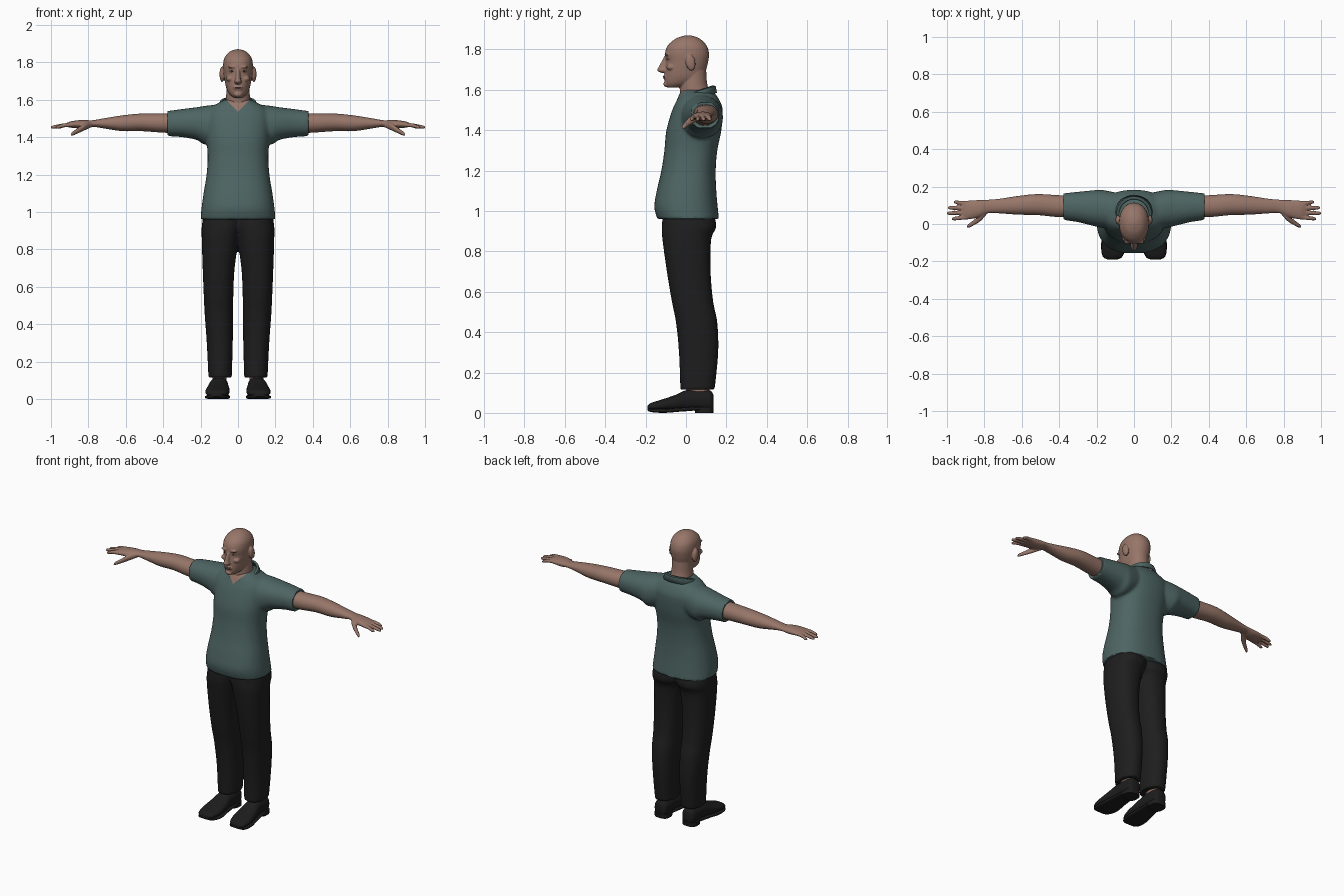
import bpy, bmesh, math
from mathutils import Matrix, Vector

cube = bpy.data.objects.get("Cube")
if cube:
    bpy.data.objects.remove(cube, do_unlink=True)


def material(name, colour):
    mat = bpy.data.materials.new(name)
    mat.use_nodes = True
    mat.diffuse_color = (*colour, 1)
    shader = next(n for n in mat.node_tree.nodes if n.type == 'BSDF_PRINCIPLED')
    shader.inputs["Base Color"].default_value = (*colour, 1)
    shader.inputs["Roughness"].default_value = 0.8
    return mat


skin = material("skin", (0.31, 0.18, 0.14))
teal = material("teal cloth", (0.075, 0.13, 0.125))
black = material("black cloth", (0.013, 0.013, 0.013))
leather = material("black leather", (0.012, 0.012, 0.013))
lip_red = material("lips", (0.22, 0.1, 0.085))
eye_white = material("eye white", (0.4, 0.37, 0.34))
iris_dark = material("iris", (0.03, 0.02, 0.015))


def spline(rows, steps=4):
    """Catmull-Rom interpolation between section rows."""
    vecs = [Vector(r) for r in rows]
    out = []
    for i in range(len(vecs) - 1):
        p1, p2 = vecs[i], vecs[i + 1]
        p0 = vecs[i - 1] if i else p1
        p3 = vecs[i + 2] if i + 2 < len(vecs) else p2
        for k in range(steps):
            t = k / steps
            m1, m2 = (p2 - p0) / 2, (p3 - p1) / 2
            d = p2 - p1
            out.append(p1 + m1 * t + (d * 3 - m1 * 2 - m2) * t**2 + (m1 + m2 - d * 2) * t**3)
    return out + [vecs[-1]]


def loft(bm, axis, rows, power=2.0, side=1, sides=32, curved=True):
    """Superellipse tube; each row is (position, a min, a max, b min, b max)."""
    rings = []
    for p, a0, a1, b0, b1 in (spline(rows) if curved else rows):
        ring = []
        for k in range(sides):
            t = math.tau * k / sides
            c, s = math.cos(t), math.sin(t)
            a = (a0 + a1) / 2 + (a1 - a0) / 2 * math.copysign(abs(c)**(2 / power), c)
            b = (b0 + b1) / 2 + (b1 - b0) / 2 * math.copysign(abs(s)**(2 / power), s)
            x, y, z = {'x': (p, a, b), 'y': (a, p, b), 'z': (a, b, p)}[axis]
            ring.append(bm.verts.new((x * side, y, z)))
        rings.append(ring)
    faces = [bm.faces.new(rings[0]), bm.faces.new(rings[-1][::-1])]
    for r, q in zip(rings, rings[1:]):
        for k in range(sides):
            n = (k + 1) % sides
            faces.append(bm.faces.new((r[k], q[k], q[n], r[n])))
    bmesh.ops.recalc_face_normals(bm, faces=faces)


def blob(bm, centre, radii, tilt=0.0):
    mat = Matrix.Translation(centre) @ Matrix.Rotation(tilt, 4, 'X') @ Matrix.Diagonal((*radii, 1))
    bmesh.ops.create_uvsphere(bm, u_segments=24, v_segments=16, radius=1, matrix=mat)


def finish(bm, name, mat, voxel=None, smoothing=3):
    """Make the object; with a voxel size its parts are fused into one skin."""
    mesh = bpy.data.meshes.new(name)
    bm.to_mesh(mesh)
    bm.free()
    ob = bpy.data.objects.new(name, mesh)
    bpy.context.collection.objects.link(ob)
    if voxel:
        fuse = ob.modifiers.new("fuse", 'REMESH')
        fuse.mode, fuse.voxel_size = 'VOXEL', voxel
        soft = ob.modifiers.new("soften", 'SMOOTH')
        soft.factor, soft.iterations = 0.5, smoothing
        fused = bpy.data.meshes.new_from_object(ob.evaluated_get(bpy.context.evaluated_depsgraph_get()))
        ob.modifiers.clear()
        ob.data = fused
    ob.data.materials.clear()
    ob.data.materials.append(mat)
    bpy.ops.object.select_all(action='DESELECT')
    ob.select_set(True)
    bpy.context.view_layer.objects.active = ob
    bpy.ops.object.shade_smooth_by_angle(angle=math.radians(50))
    return ob


# Shirt: torso and short sleeves, recessed at the cuffs
bm = bmesh.new()
loft(bm, 'z', [(0.96, -.2, .2, -.142, .163), (1.02, -.195, .195, -.157, .157),
               (1.1, -.184, .184, -.145, .15), (1.2, -.168, .168, -.122, .147),
               (1.3, -.162, .162, -.107, .155), (1.4, -.17, .17, -.097, .175),
               (1.5, -.175, .175, -.068, .182), (1.55, -.155, .155, -.045, .165),
               (1.58, -.11, .11, -.032, .145), (1.6, -.07, .07, -.02, .125)], power=2.4, sides=48)
for s in (1, -1):
    loft(bm, 'x', [(.06, -.03, .16, 1.4, 1.58), (.17, -.02, .182, 1.36, 1.568),
                   (.22, -.01, .18, 1.385, 1.56), (.3, .01, .172, 1.4, 1.55),
                   (.37, .02, .165, 1.405, 1.54)], 2.2, s)
    loft(bm, 'x', [(.36, .02, .166, 1.404, 1.542), (.378, .02, .166, 1.404, 1.542),
                   (.378, .033, .153, 1.417, 1.529), (.35, .033, .153, 1.417, 1.529)],
         2.2, s, curved=False)
shirt = finish(bm, "shirt", teal, 0.009, 4)

# V neck opening: cut the chest along two slanted planes and colour the wedge
bm = bmesh.new()
bm.from_mesh(shirt.data)
for s in (1, -1):
    bmesh.ops.bisect_plane(bm, geom=bm.verts[:] + bm.edges[:] + bm.faces[:],
                           plane_co=(0, 0, 1.535), plane_no=(-s, 0, 1))
for f in bm.faces:
    c = f.calc_center_median()
    if c.y < 0.03 and c.z > 1.535 + abs(c.x):
        f.material_index = 1
bm.to_mesh(shirt.data)
bm.free()
shirt.data.materials.append(skin)

# Folded collar, open at the front
bm = bmesh.new()
rows = []
for k in range(41):
    t = math.radians(-156 + 312 * k / 40)
    row = []
    for rx, ry, dz in ((.08, .082, 0), (.092, .094, -.002), (.108, .1, -.034)):
        row.append(bm.verts.new((rx * math.sin(t), .05 + ry * math.cos(t),
                                 1.59 + .028 * math.cos(t) + dz)))
    rows.append(row)
for a, b in zip(rows, rows[1:]):
    for k in range(2):
        bm.faces.new((a[k], a[k + 1], b[k + 1], b[k]))
collar = finish(bm, "collar", teal)
thick = collar.modifiers.new("thickness", 'SOLIDIFY')
thick.thickness, thick.offset = 0.008, 0

# Head with neck, nose, brows, cheeks and ears
bm = bmesh.new()
loft(bm, 'z', [(1.612, -.025, .025, -.092, -.03), (1.63, -.046, .046, -.104, .04),
               (1.66, -.062, .062, -.106, .085), (1.7, -.071, .071, -.104, .1),
               (1.74, -.077, .077, -.1, .11), (1.78, -.08, .08, -.104, .114),
               (1.82, -.074, .074, -.09, .102), (1.85, -.053, .053, -.057, .073),
               (1.864, -.03, .03, -.025, .045), (1.87, -.008, .008, 0, .02)], 2.15)
loft(bm, 'z', [(1.53, -.08, .08, -.025, .125), (1.58, -.068, .068, -.03, .12),
               (1.63, -.063, .063, -.03, .105), (1.7, -.06, .06, -.02, .1)])
loft(bm, 'z', [(1.684, -.012, .012, -.122, -.08), (1.696, -.02, .02, -.143, -.08),
               (1.715, -.014, .014, -.135, -.08), (1.765, -.01, .01, -.108, -.08)], sides=20)
blob(bm, (0, -.098, 1.628), (.022, .014, .014))
blob(bm, (0, -.103, 1.663), (.026, .009, .014))
for s in (1, -1):
    blob(bm, (s * .03, -.093, 1.775), (.024, .014, .007))
    blob(bm, (s * .042, -.075, 1.712), (.022, .022, .016))
    blob(bm, (s * .085, .022, 1.736), (.014, .024, .042), 0.2)
finish(bm, "head", skin, 0.004, 3)

# Eyes and lips
for s, label in ((1, "left"), (-1, "right")):
    bm = bmesh.new()
    blob(bm, (s * .032, -.085, 1.752), (.014, .011, .006))
    finish(bm, label + "_eye", eye_white)
    bm = bmesh.new()
    blob(bm, (s * .032, -.092, 1.752), (.006, .005, .0055))
    finish(bm, label + "_iris", iris_dark)
bm = bmesh.new()
for z in (1.659, 1.666):
    blob(bm, (0, -.106, z), (.024, .008, .0035))
finish(bm, "lips", lip_red)

# Arms with palm, four fingers and thumb
for s, label in ((1, "left"), (-1, "right")):
    bm = bmesh.new()
    loft(bm, 'x', [(.33, .035, .15, 1.42, 1.528), (.42, .038, .155, 1.425, 1.527),
                   (.52, .048, .16, 1.432, 1.526), (.62, .05, .15, 1.432, 1.516),
                   (.72, .057, .135, 1.447, 1.5), (.78, .058, .13, 1.455, 1.49),
                   (.83, .035, .128, 1.446, 1.492), (.89, .025, .125, 1.45, 1.485),
                   (.92, .03, .12, 1.456, 1.474)], 2.1, s)
    for y0, y1, tip in ((.037, .028, .975), (.061, .058, 1), (.085, .087, .995), (.109, .117, .965)):
        rows = []
        for x, y, z, r in ((.88, y0, 1.467, .012), (.93, (y0 + y1) / 2, 1.463, .011),
                           (tip - .012, y1, 1.454, .0095), (tip, y1, 1.452, .004)):
            rows.append((x, y - r, y + r, z - r, z + r))
        loft(bm, 'x', rows, 2, s, 16)
    rows = []
    for x, y, z, r in ((.78, .075, 1.468, .014), (.82, .035, 1.455, .019), (.86, .005, 1.432, .014),
                       (.885, -.01, 1.418, .011), (.895, -.016, 1.412, .004)):
        rows.append((x, y - r, y + r, z - r, z + r))
    loft(bm, 'x', rows, 2, s, 16)
    finish(bm, label + "_arm", skin, 0.0045, 2)

# Trousers: two legs fused at the hips
bm = bmesh.new()
for s in (1, -1):
    loft(bm, 'z', [(.98, -.03, .185, -.115, .14), (.92, -.025, .194, -.12, .15),
                   (.86, -.006, .194, -.117, .125), (.7, .018, .189, -.095, .122),
                   (.55, .025, .183, -.07, .135), (.45, .026, .178, -.05, .155),
                   (.3, .028, .167, -.035, .16), (.115, .033, .158, -.028, .142)], 2.3, s)
finish(bm, "trousers", black, 0.009, 3)

# Ankles and shoes with sole and heel
for s, label in ((1, "left"), (-1, "right")):
    bm = bmesh.new()
    loft(bm, 'z', [(.07, .065, .135, .01, .11), (.14, .06, .135, 0, .12)], 2, s)
    finish(bm, label + "_ankle", skin)
    bm = bmesh.new()
    loft(bm, 'y', [(-.19, .09, .14, .018, .036), (-.172, .063, .166, .012, .05),
                   (-.12, .046, .174, .01, .066), (-.05, .046, .166, .01, .09),
                   (0, .052, .156, .012, .112), (.06, .052, .15, .012, .117),
                   (.12, .058, .143, .01, .11), (.135, .075, .125, .02, .09)], 2.3, s)
    finish(bm, label + "_shoe", leather)
    bm = bmesh.new()
    loft(bm, 'z', [(0, .052, .15, .045, .135), (.028, .052, .15, .04, .137)], 2.8, s, curved=False)
    loft(bm, 'y', [(-.19, .09, .14, .012, .024), (-.172, .06, .168, .004, .02),
                   (-.11, .042, .176, 0, .02), (-.03, .048, .164, .006, .026),
                   (.08, .055, .148, .014, .032)], 4, s)
    finish(bm, label + "_sole", leather)
